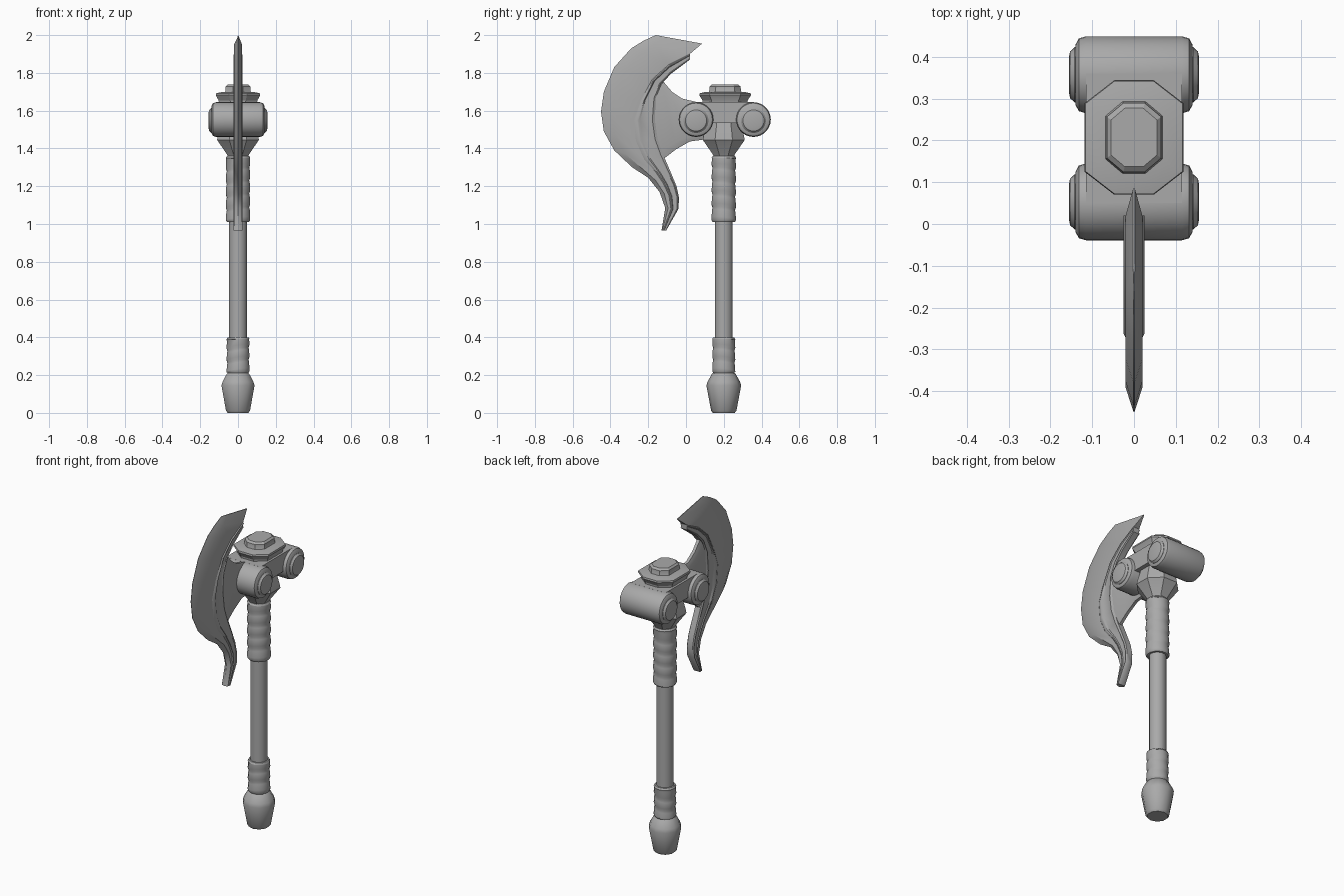
import bpy
import bmesh
from math import sin, cos, pi, radians
from mathutils import Vector

cube = bpy.data.objects.get("Cube")
if cube:
    bpy.data.objects.remove(cube)

grey = bpy.data.materials.new("plain_grey")
grey.use_nodes = True
color = (0.4, 0.4, 0.4, 1)
grey.diffuse_color = color
grey.node_tree.nodes["Principled BSDF"].inputs["Base Color"].default_value = color

SHAFT_Y = 0.2


def finish(name, bm, angle=35):
    """Turn a bmesh into a shaded, coloured object."""
    bmesh.ops.recalc_face_normals(bm, faces=bm.faces)
    mesh = bpy.data.meshes.new(name)
    bm.to_mesh(mesh)
    bm.free()
    obj = bpy.data.objects.new(name, mesh)
    bpy.context.collection.objects.link(obj)
    mesh.materials.append(grey)
    bpy.ops.object.select_all(action='DESELECT')
    obj.select_set(True)
    bpy.context.view_layer.objects.active = obj
    bpy.ops.object.shade_smooth_by_angle(angle=radians(angle))
    return obj


def loft(name, rings, angle=35):
    """Skin a series of closed rings and cap both ends."""
    bm = bmesh.new()
    loops = [[bm.verts.new(p) for p in ring] for ring in rings]
    for a, b in zip(loops, loops[1:]):
        for i in range(len(a)):
            j = (i + 1) % len(a)
            bm.faces.new((a[i], a[j], b[j], b[i]))
    bm.faces.new(loops[0])
    bm.faces.new(loops[-1])
    return finish(name, bm, angle)


def lathe(name, profile, sides=12, tilt=0, angle=35):
    """Turn (radius, height) pairs round the shaft; tilt slants inner rings."""
    rings = []
    for k, (r, z) in enumerate(profile):
        slant = tilt if 1 < k < len(profile) - 2 else 0
        turns = [2 * pi * (i + 0.5) / sides for i in range(sides)]
        rings.append([(r * cos(t), SHAFT_Y + r * sin(t), z + slant * cos(t + 0.6))
                      for t in turns])
    return loft(name, rings, angle)


def roll(name, profile, y, z, sides=28):
    """Turn (radius, x) pairs round an axis along x."""
    turns = [2 * pi * i / sides for i in range(sides)]
    return loft(name, [[(x, y + r * cos(t), z + r * sin(t)) for t in turns]
                       for r, x in profile])


def wrap(name, bottom, top, radius, bands):
    """Leather grip with slanted bulging bands."""
    step = (top - bottom) / bands
    profile = [(radius * 0.9, bottom), (radius, bottom + 0.01)]
    for i in range(bands):
        z = bottom + i * step
        if i:
            profile.append((radius * 0.91, z))
        profile += [(radius, z + step * 0.25), (radius * 0.96, z + step * 0.8)]
    profile += [(radius, top - 0.01), (radius * 0.9, top)]
    lathe(name, profile, 16, 0.012)


# Handle
lathe("pommel", [(0.058, 0), (0.067, 0.012), (0.092, 0.145), (0.086, 0.165),
                 (0.062, 0.208), (0.05, 0.215)], 10)
wrap("lower_grip", 0.21, 0.4, 0.062, 3)
lathe("shaft", [(0.048, 0.2), (0.048, 1.4)], 12)
wrap("upper_grip", 1.01, 1.36, 0.066, 5)
lathe("neck", [(0.055, 1.35), (0.064, 1.37), (0.12, 1.445), (0.115, 1.47),
               (0.09, 1.56)], 8)

# Scroll-shaped head: two rolls with raised end discs, joined by a bridge
HEAD_Z = 1.553
for label, y in (("front", 0.053), ("back", 0.357)):
    half = [(0.092, 0.115), (0.087, 0.132), (0.072, 0.14)]
    roll(label + "_roll", [(r, -x) for r, x in reversed(half)] + half, y, HEAD_Z)
    for side, s in (("left", 1), ("right", -1)):
        roll(f"{label}_{side}_disc",
             [(0.066, 0.12 * s), (0.066, 0.142 * s), (0.056, 0.153 * s),
              (0.04, 0.156 * s)], y, HEAD_Z - 0.005)

bridge_side = [(0.05, 1.645), (0.36, 1.645), (0.36, 1.51), (0.29, 1.51),
               (0.265, 1.535), (0.14, 1.535), (0.115, 1.51), (0.05, 1.51)]
loft("head_bridge", [[(x, y, z) for y, z in bridge_side] for x in (-0.115, 0.115)])


# Chamfered cap and knob
def octagon(w, d, z):
    cx, cy = w * 0.4, d * 0.6
    quarter = [(w, cy), (cx, d)]
    pts = quarter + [(-x, y) for x, y in reversed(quarter)]
    pts += [(-x, -y) for x, y in pts]
    return [(x, y + 0.207, z) for x, y in pts]


loft("cap_plate", [octagon(0.1, 0.118, 1.635), octagon(0.103, 0.12, 1.655),
                   octagon(0.118, 0.137, 1.682), octagon(0.116, 0.135, 1.692),
                   octagon(0.08, 0.1, 1.7)], 25)
loft("cap_knob", [octagon(0.072, 0.09, 1.69), octagon(0.066, 0.084, 1.705),
                  octagon(0.065, 0.082, 1.728), octagon(0.055, 0.07, 1.738)], 25)

# Blade outlines as (y, z): cutting edge, band front, band rear
edge = [(-.16, 2), (-.225, 1.97), (-.29, 1.93), (-.38, 1.83), (-.435, 1.7),
        (-.45, 1.595), (-.435, 1.49), (-.38, 1.39), (-.285, 1.3), (-.2, 1.245),
        (-.14, 1.17), (-.11, 1.085), (-.13, .965)]
spine = [(.085, 1.955), (.02, 1.9), (-.09, 1.845), (-.18, 1.765), (-.24, 1.65),
         (-.275, 1.55), (-.265, 1.44), (-.22, 1.34), (-.16, 1.275), (-.12, 1.215),
         (-.09, 1.15), (-.08, 1.08), (-.12, .967)]
rear = [(.02, 1.87), (-.08, 1.795), (-.13, 1.74), (-.16, 1.67), (-.165, 1.55),
        (-.15, 1.45), (-.12, 1.365), (-.075, 1.26), (-.05, 1.2), (-.037, 1.14),
        (-.04, 1.08), (-.105, .965)]


def mirrored(points):
    """Close a half section of (x, (y, z)) points across x = 0."""
    both = points + [(-x, p) for x, p in reversed(points)]
    return [(x, p[0], p[1]) for x, p in both]


blade_rings = []
for k, (e, s) in enumerate(zip(edge, spine)):
    e, s = Vector(e), Vector(s)
    span = (s - e).length
    bevel = e.lerp(s, min(0.06 / span, 0.5))
    thick = 0.002 if k == 0 else 0.02
    blade_rings.append(mirrored([(0.001, e), (thick, bevel), (thick, s)]))
loft("blade", blade_rings, 30)

# Raised band with a shallow channel behind the blade
section = [(0, 0.019), (0.12, 0.025), (0.22, 0.025), (0.3, 0.02), (0.8, 0.02),
           (0.88, 0.024), (1, 0.018)]
loft("blade_band", [mirrored([(x, Vector(s).lerp(Vector(r), t)) for t, x in section])
                    for s, r in zip(spine[1:], rear)], 30)

# Curved web joining blade and head
upper = [(-.18, 1.78), (-.12, 1.754), (-.074, 1.7), (-.02, 1.664), (.08, 1.64)]
lower = [(-.18, 1.36), (-.116, 1.347), (-.053, 1.395), (.02, 1.437), (.095, 1.447)]
loft("blade_web", [mirrored([(0.009, u), (0.018, Vector(u).lerp(Vector(l), 0.12)),
                             (0.018, Vector(u).lerp(Vector(l), 0.88)), (0.009, l)])
                   for u, l in zip(upper, lower)])
